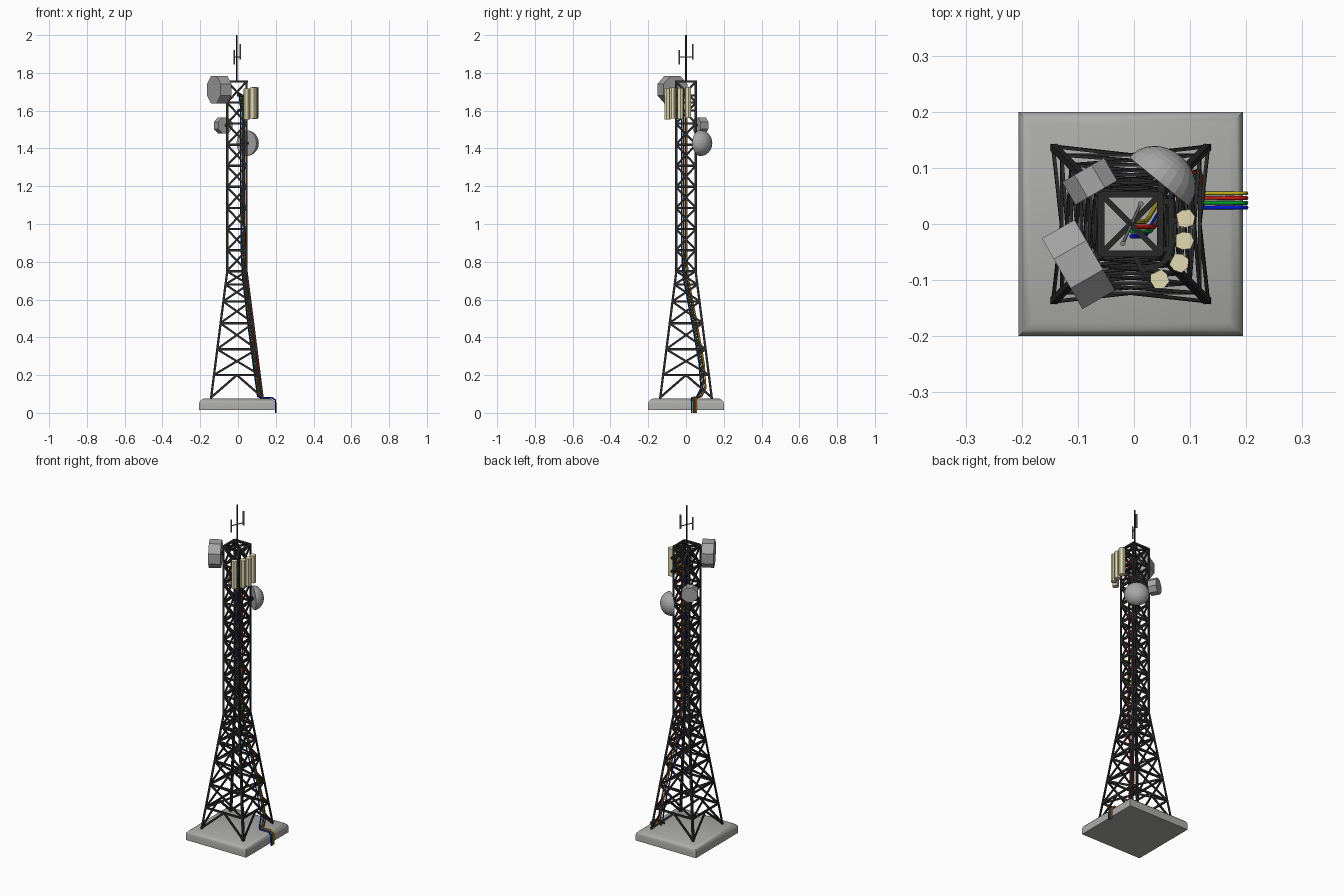
import bpy, bmesh, math
from mathutils import Vector, Matrix

if "Cube" in bpy.data.objects:
    bpy.data.objects.remove(bpy.data.objects["Cube"])

CX = -0.006  # tower axis


def mat(name, c):
    m = bpy.data.materials.new(name)
    m.diffuse_color = (*c, 1)
    m.use_nodes = True
    m.node_tree.nodes["Principled BSDF"].inputs["Base Color"].default_value = m.diffuse_color
    return m


STEEL = mat("dark steel", (0.022, 0.022, 0.023))
CONC = mat("concrete grey", (0.41, 0.41, 0.40))
GREY = mat("antenna grey", (0.38, 0.38, 0.38))
MAST = mat("whip grey", (0.2, 0.205, 0.21))
CREAM = mat("cream", (0.76, 0.71, 0.44))
CABLES = [("yellow", (0.6, 0.48, 0.01)), ("red", (0.7, 0.01, 0.01)),
          ("green", (0.0, 0.4, 0.03)), ("blue", (0.0, 0.01, 0.7))]


def finish(bm, name, m):
    bmesh.ops.recalc_face_normals(bm, faces=bm.faces)
    me = bpy.data.meshes.new(name)
    bm.to_mesh(me)
    bm.free()
    me.materials.append(m)
    o = bpy.data.objects.new(name, me)
    bpy.context.collection.objects.link(o)
    return o


def bar(bm, a, b, r=0.006, sides=4):
    """Straight bar between two points, r = half width."""
    a, b = Vector(a), Vector(b)
    d = b - a
    rot = d.to_track_quat('Z', 'Y').to_matrix().to_4x4()
    rad = r / math.cos(math.pi / sides)
    spin = Matrix.Rotation(math.pi / sides, 4, 'Z')
    bmesh.ops.create_cone(bm, cap_ends=True, segments=sides, radius1=rad, radius2=rad,
                          depth=d.length, matrix=Matrix.Translation((a + b) / 2) @ rot @ spin)


def loft(bm, rings):
    """Skin a list of equal-length point rings and cap both ends."""
    vs = [[bm.verts.new(p) for p in r] for r in rings]
    n = len(vs[0])
    for p, q in zip(vs, vs[1:]):
        for i in range(n):
            bm.faces.new((p[i], p[(i + 1) % n], q[(i + 1) % n], q[i]))
    bm.faces.new(vs[0])
    bm.faces.new(vs[-1])


def strip(bm, a, b, normal, w=0.006, t=0.003):
    """Flat bar lying against the tower face with the given normal."""
    a, b = Vector(a), Vector(b)
    u = (b - a).cross(normal).normalized() * w
    v = Vector(normal) * t
    loft(bm, [[p + u + v, p - u + v, p - u - v, p + u - v] for p in (a, b)])


# Concrete slab with rounded top edge
bm = bmesh.new()
loft(bm, [[(CX + sx * h, sy * h, z) for sx, sy in ((-1, -1), (1, -1), (1, 1), (-1, 1))]
          for h, z in ((0.2, 0.015), (0.2, 0.05), (0.197, 0.060), (0.189, 0.069), (0.176, 0.075))])
slab = finish(bm, "foundation_slab", CONC)
bpy.context.view_layer.objects.active = slab
slab.select_set(True)
bpy.ops.object.shade_smooth_by_angle(angle=math.radians(40))


# Lattice tower
def half(z):
    return 0.053 + max(0, (0.75 - z) / 0.675) * 0.086


def corner(k, z):
    a = math.pi / 4 + k * math.pi / 2
    h = half(z) * math.sqrt(2)
    return Vector((CX + h * math.cos(a), h * math.sin(a), z))


TOP = 1.755
levels = [0.2, 0.337, 0.475, 0.59, 0.68, 0.75]
levels += [0.75 + (TOP - 0.75) * i / 9 for i in range(1, 10)]

# Angle-iron legs
ANGLE = [(0.004, 0.004), (-0.008, 0.004), (-0.008, 0.0), (0, 0), (0.0, -0.008), (0.004, -0.008)]
bm = bmesh.new()
for k in range(4):
    rot = Matrix.Rotation(k * math.pi / 2, 3, 'Z')
    loft(bm, [[corner(k, z) + rot @ Vector((u, v, 0)) for u, v in ANGLE]
              for z in (0.07, 0.75, TOP + 0.006)])
finish(bm, "tower_legs", STEEL)

bm = bmesh.new()
for k in range(4):
    a = math.pi / 2 * (k + 1)
    n = Vector((math.cos(a), math.sin(a), 0))
    # open inverted V at the feet, crosses above
    mid = (corner(k, 0.2) + corner(k + 1, 0.2)) / 2
    strip(bm, corner(k, 0.08), mid, n)
    strip(bm, corner(k + 1, 0.08), mid, n)
    for z in levels:
        strip(bm, corner(k, z), corner(k + 1, z), n)
    for z0, z1 in zip(levels, levels[1:]):
        strip(bm, corner(k, z0), corner(k + 1, z1), n, 0.0055)
        strip(bm, corner(k + 1, z0), corner(k, z1), n, 0.0055)
    # top ring and plan bracing under the mast
    bar(bm, corner(k, TOP), corner(k + 1, TOP), 0.006)
    bar(bm, corner(k, TOP), (CX, 0, TOP), 0.005)
finish(bm, "tower_bracing", STEEL)

# Mast with two whip antennas
bm = bmesh.new()
bar(bm, (CX, 0, TOP - 0.005), (CX, 0, 2.0), 0.004, 8)
finish(bm, "mast", STEEL)
bm = bmesh.new()
p, q = Vector((-0.02, -0.035, 1.885)), Vector((0.012, 0.036, 1.885))
bar(bm, p, q, 0.0025, 6)
bar(bm, p - Vector((0, 0, 0.04)), p + Vector((0, 0, 0.035)), 0.0045, 8)
bar(bm, q - Vector((0, 0, 0.015)), q + Vector((0, 0, 0.068)), 0.0045, 8)
finish(bm, "whip_antennas", MAST)


# Octagonal drum antennas
def drum(name, c, d, radius, depth):
    c, d = Vector(c), Vector(d).normalized()
    bm = bmesh.new()
    bar(bm, c - d * depth / 2, c + d * depth / 2, radius, 8)
    finish(bm, name, GREY)


drum("large_drum_antenna", (-0.099, -0.072, 1.711), (-0.87, -0.5, 0), 0.0725, 0.067)
drum("small_drum_antenna", (-0.079, 0.076, 1.522), (-0.5, 0.86, 0), 0.043, 0.047)

# Domed dish
bm = bmesh.new()
d = Vector((0.63, 0.77, 0)).normalized()
side = Vector((-d.y, d.x, 0))
c = Vector((0.046, 0.077, 1.428))
N = 24
prof = [(0.068, -0.002)] + [(0.068 * math.cos(t), 0.058 * math.sin(t))
                            for t in (math.radians(a) for a in (8, 20, 32, 44, 56, 68, 80))]
loft(bm, [[c + d * h + side * (r * math.cos(2 * math.pi * i / N))
           + Vector((0, 0, r * math.sin(2 * math.pi * i / N))) for i in range(N)]
          for r, h in prof])
finish(bm, "domed_dish", GREY)

# Brackets for drums and dish
bm = bmesh.new()
bar(bm, corner(2, 1.713), (-0.09, -0.066, 1.713), 0.008)
bar(bm, corner(1, 1.522), (-0.075, 0.07, 1.522), 0.007)
bar(bm, corner(0, 1.428), (0.05, 0.08, 1.428), 0.007)
finish(bm, "antenna_brackets", STEEL)

# Four sector panels on the front right
PANELS = [(0.093, 0.010, 12, 1.642), (0.091, -0.030, 0, 1.638),
          (0.082, -0.070, -28, 1.640), (0.046, -0.100, -65, 1.636)]
SECTION = [(-0.016, -0.011), (-0.004, -0.016), (0.010, -0.014),
           (0.016, 0), (0.010, 0.014), (-0.004, 0.016), (-0.016, 0.011)]
for n, (x, y, a, z) in enumerate(PANELS):
    rot = Matrix.Rotation(math.radians(a), 3, 'Z')
    bm = bmesh.new()
    loft(bm, [[Vector((x, y, z + s * 0.082)) + rot @ Vector((u, v, 0)) for u, v in SECTION]
              for s in (-1, 1)])
    finish(bm, f"sector_panel_{n + 1}", CREAM)

# Panel support frame: two curved rails and stand-offs
bm = bmesh.new()
rail = [(0.066, 0.045), (0.066, -0.045), (0.052, -0.070), (0.012, -0.083)]
for z in (1.60, 1.68):
    for s, t in zip(rail, rail[1:]):
        bar(bm, (*s, z), (*t, z), 0.005)
    bar(bm, (0.042, 0.04, z), (0.066, 0.04, z), 0.005)
    bar(bm, (0.042, -0.045, z), (0.066, -0.045, z), 0.005)
    bar(bm, (0.0, -0.05, z), (0.014, -0.083, z), 0.005)
    for x, y, a, _ in PANELS:
        r = math.radians(a)
        bar(bm, (x - 0.03 * math.cos(r), y - 0.03 * math.sin(r), z), (x, y, z), 0.005)
finish(bm, "panel_frame", STEEL)

# Four feeder cables, from the ground over the slab and up inside the tower
for i, (name, col) in enumerate(CABLES):
    o = (1.5 - i) * 0.0085
    s = (-0.006, 0.010, 0.002, -0.008)[i]  # sideways spread while climbing
    yb = 0.042 + o
    pts = [(0.2, yb, 0.0), (0.2, yb, 0.045), (0.197, yb, 0.068), (0.182, yb, 0.079),
           (0.125, yb, 0.079), (0.112 + s, 0.07 + o, 0.086), (0.106 + s, 0.092 + o, 0.13),
           (0.088 + s, 0.083 + o, 0.26), (0.062 + s, 0.048 + o, 0.46),
           (0.032 + s, -0.002 + o, 0.72), (0.026 + s, -0.009 + o, 0.85), (0.022 + s, -0.009 + o, 1.2),
           (0.022 + s, -0.009 + o, 1.62), (0.015 + s, -0.009 + o, 1.68), (-0.005, -0.009 + o, 1.70)]
    cu = bpy.data.curves.new(f"{name}_cable", 'CURVE')
    cu.dimensions = '3D'
    cu.bevel_depth = 0.004
    cu.bevel_resolution = 1
    cu.use_fill_caps = True
    sp = cu.splines.new('POLY')
    sp.points.add(len(pts) - 1)
    for v, pt in zip(sp.points, pts):
        v.co = (*pt, 1)
    cu.materials.append(mat(f"{name} cable", col))
    bpy.context.collection.objects.link(bpy.data.objects.new(f"{name}_cable", cu))
